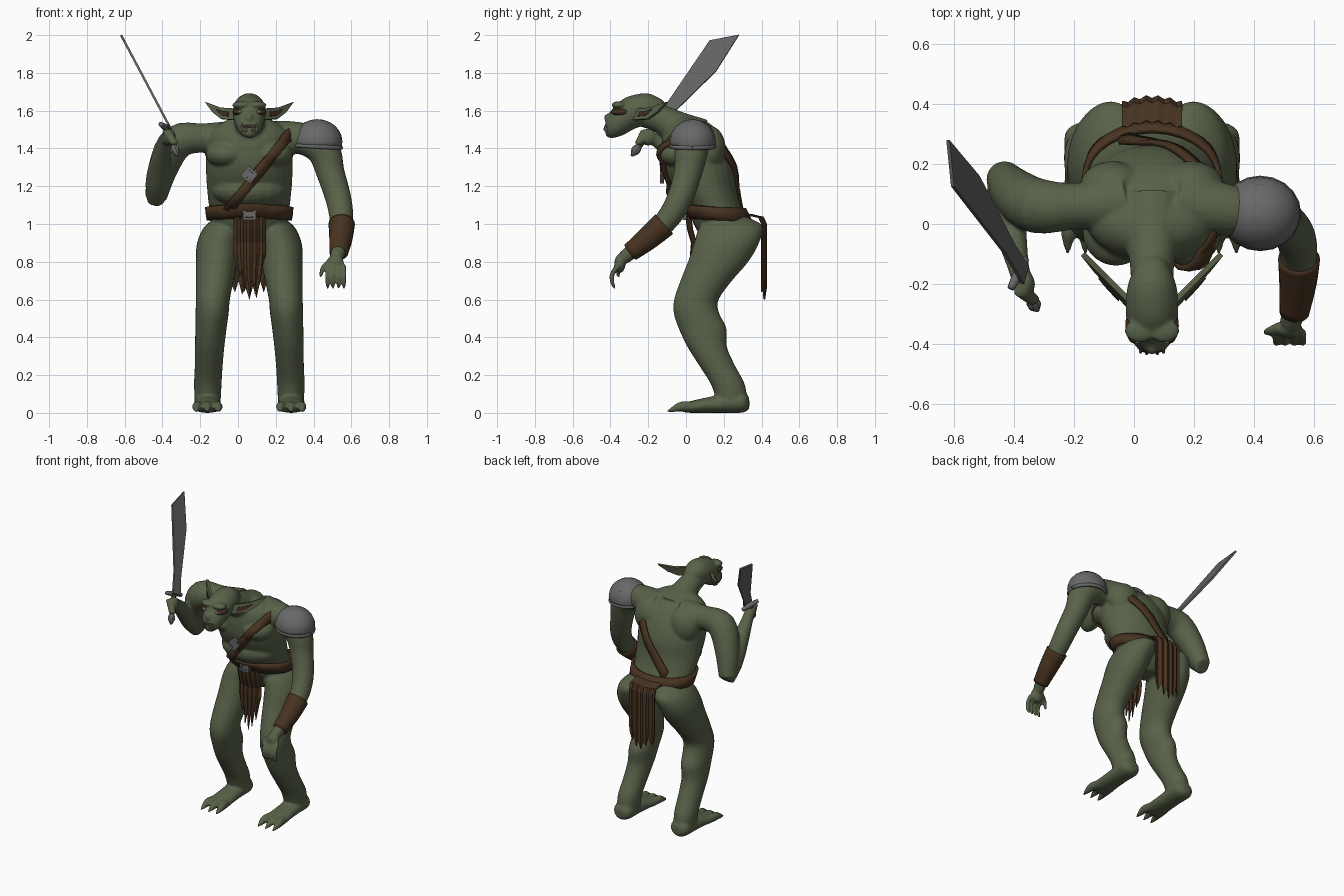
import bpy, bmesh, math
from mathutils import Vector, Matrix
from mathutils.bvhtree import BVHTree

old = bpy.data.objects.get("Cube")
if old:
    bpy.data.objects.remove(old, do_unlink=True)

CX = 0.06  # body midline
X, Y, Z = Vector((1, 0, 0)), Vector((0, 1, 0)), Vector((0, 0, 1))


def material(name, r, g, b):
    m = bpy.data.materials.new(name)
    m.use_nodes = True
    m.diffuse_color = (r, g, b, 1)
    m.node_tree.nodes["Principled BSDF"].inputs["Base Color"].default_value = (r, g, b, 1)
    return m


SKIN = material("green_skin", 0.098, 0.121, 0.066)
LEATHER = material("brown_leather", 0.064, 0.033, 0.015)
STEEL = material("grey_steel", 0.14, 0.14, 0.14)
BLADE = material("blade_steel", 0.12, 0.12, 0.115)
FLESH = material("dark_flesh", 0.06, 0.026, 0.014)
BONE = material("dull_bone", 0.2, 0.19, 0.14)


def make(name, bm, mat, smooth=True, thick=0):
    bmesh.ops.recalc_face_normals(bm, faces=bm.faces)
    me = bpy.data.meshes.new(name)
    bm.to_mesh(me)
    bm.free()
    me.materials.append(mat)
    for p in me.polygons:
        p.use_smooth = smooth
    ob = bpy.data.objects.new(name, me)
    bpy.context.collection.objects.link(ob)
    if thick:
        mod = ob.modifiers.new("thickness", 'SOLIDIFY')
        mod.thickness, mod.offset = thick, 0
    return ob


def sweep(bm, pts, axes=None, n=20, sub=4):
    """Loft smooth rings through (x, y, z, radius[, second radius])."""
    p = [Vector(q if len(q) == 5 else (*q, q[3])) for q in pts]
    p = [p[0]] + p + [p[-1]]
    path = []
    for i in range(1, len(p) - 2):
        a, b, c, d = p[i - 1:i + 3]
        for k in range(sub):
            t = k / sub
            path.append(0.5 * (2 * b + (c - a) * t + (2 * a - 5 * b + 4 * c - d) * t * t
                               + (3 * b - a - 3 * c + d) * t ** 3))
    path.append(p[-1])
    rings, side = [], None
    for i, q in enumerate(path):
        if axes:
            u, v = axes
        else:
            t = (path[min(i + 1, len(path) - 1)].xyz - path[max(i - 1, 0)].xyz).normalized()
            side = t.orthogonal() if side is None else side - t * side.dot(t)
            u = side = side.normalized()
            v = t.cross(u)
        rings.append([bm.verts.new(q.xyz + u * q[3] * math.cos(a) + v * q[4] * math.sin(a))
                      for a in (2 * math.pi * j / n for j in range(n))])
    for r, s in zip(rings, rings[1:]):
        for j in range(n):
            bm.faces.new((r[j], r[(j + 1) % n], s[(j + 1) % n], s[j]))
    bm.faces.new(rings[0])
    bm.faces.new(rings[-1])


def ball(bm, at, size):
    m = Matrix.Translation(at) @ Matrix.Diagonal((*size, 1))
    bmesh.ops.create_uvsphere(bm, u_segments=20, v_segments=12, radius=1, matrix=m)


def sheet(bm, pts):
    bm.faces.new([bm.verts.new(q) for q in pts])


# Torso, back to front extents given per height
body = bmesh.new()
torso = [(0.87, 0.12, 0.26, 0.08), (0.93, 0.08, 0.32, 0.14), (1.0, 0.04, 0.335, 0.2),
         (1.1, 0.0, 0.29, 0.215), (1.2, -0.07, 0.265, 0.225), (1.3, -0.12, 0.255, 0.23),
         (1.4, -0.13, 0.22, 0.228), (1.48, -0.12, 0.165, 0.215), (1.54, -0.09, 0.09, 0.14),
         (1.57, -0.05, 0.03, 0.06)]
sweep(body, [(CX, (f + b) / 2, z, w, (b - f) / 2) for z, f, b, w in torso], (X, Y), 28)
ball(body, (CX, 0.05, 1.18), (0.2, 0.14, 0.1))                       # belly
for s in (-1, 1):
    ball(body, (CX + s * 0.12, -0.025, 1.37), (0.112, 0.115, 0.075))  # chest
torso_tree = BVHTree.FromBMesh(body)

# Legs: height, offset from midline, depth centre, half width, half depth
leg = [(1.04, 0.11, 0.235, 0.05, 0.08), (0.99, 0.13, 0.24, 0.105, 0.165), (0.9, 0.162, 0.215, 0.115, 0.172),
       (0.8, 0.173, 0.17, 0.11, 0.16), (0.7, 0.183, 0.107, 0.1, 0.137), (0.6, 0.193, 0.055, 0.09, 0.118),
       (0.53, 0.197, 0.055, 0.088, 0.12), (0.45, 0.203, 0.087, 0.083, 0.127), (0.35, 0.21, 0.112, 0.078, 0.105),
       (0.25, 0.215, 0.165, 0.074, 0.095), (0.15, 0.22, 0.222, 0.073, 0.09), (0.05, 0.22, 0.245, 0.068, 0.08)]
foot = [(0.335, 0.05, 0.03, 0.03), (0.3, 0.058, 0.068, 0.057), (0.2, 0.05, 0.068, 0.05),
        (0.1, 0.04, 0.072, 0.04), (0.03, 0.032, 0.077, 0.032), (-0.01, 0.027, 0.062, 0.025)]
for s in (-1, 1):
    sweep(body, [(CX + s * o, y, z, a, b) for z, o, y, a, b in leg], (X, Y), 24)
    ball(body, (CX + s * 0.13, 0.125, 1.4), (0.11, 0.085, 0.12))     # shoulder blade

# Feet and toes
for s in (-1, 1):
    fx = CX + s * 0.222
    sweep(body, [(fx, *r) for r in foot], (X, Z))
    for t in (-1, 0, 1):
        sweep(body, [(fx + t * 0.045, 0.05, 0.032, 0.027), (fx + t * 0.054, -0.02, 0.034, 0.027),
                     (fx + t * 0.058, -0.06, 0.022, 0.018), (fx + t * 0.058, -0.1, 0.008, 0.005)], n=12)

# Neck and head
sweep(body, [(CX, 0.05, 1.44, 0.13), (CX, -0.03, 1.49, 0.105), (CX, -0.12, 1.55, 0.076), (CX, -0.23, 1.585, 0.07)])
skull = [(-0.105, 1.61, 0.02, 0.02), (-0.13, 1.61, 0.05, 0.05), (-0.2, 1.61, 0.08, 0.082),
         (-0.27, 1.595, 0.088, 0.09), (-0.33, 1.568, 0.084, 0.096), (-0.385, 1.535, 0.068, 0.08),
         (-0.415, 1.515, 0.046, 0.055), (-0.427, 1.505, 0.02, 0.03)]
sweep(body, [(CX, *r) for r in skull], (X, Z))
ball(body, (CX, -0.41, 1.562), (0.022, 0.025, 0.024))
for s in (-1, 1):
    ball(body, (CX + s * 0.04, -0.355, 1.63), (0.052, 0.04, 0.02))

# Raised right arm with fist
sweep(body, [(-0.04, 0.07, 1.44, 0.11), (-0.18, 0.06, 1.455, 0.078), (-0.32, 0.06, 1.435, 0.092),
             (-0.395, 0.105, 1.3, 0.08), (-0.435, 0.155, 1.14, 0.058)])
sweep(body, [(-0.435, 0.165, 1.12, 0.045), (-0.43, 0.09, 1.21, 0.06), (-0.415, 0.0, 1.31, 0.056),
             (-0.385, -0.14, 1.43, 0.036), (-0.37, -0.19, 1.46, 0.036)])
ball(body, (-0.365, -0.2, 1.46), (0.036, 0.045, 0.045))
for k in range(4):
    ball(body, (-0.375 + 0.012 * k, -0.225 - 0.008 * k, 1.485 - 0.018 * k), (0.026, 0.022, 0.015))

# Hanging left arm with open hand
sweep(body, [(0.16, 0.07, 1.44, 0.11), (0.32, 0.045, 1.455, 0.085), (0.445, 0.03, 1.4, 0.09),
             (0.49, 0.01, 1.27, 0.075), (0.535, -0.04, 1.12, 0.068), (0.548, -0.12, 1.0, 0.06),
             (0.535, -0.27, 0.87, 0.042), (0.52, -0.33, 0.82, 0.036)])
ball(body, (0.515, -0.35, 0.79), (0.047, 0.03, 0.05))
for k in range(4):
    fx = 0.474 + 0.029 * k
    sweep(body, [(fx, -0.36, 0.78, 0.014), (fx, -0.39, 0.735, 0.0135), (fx, -0.39, 0.69, 0.012),
                 (fx, -0.375, 0.655, 0.006)], n=10)
sweep(body, [(0.49, -0.34, 0.8, 0.018), (0.452, -0.355, 0.77, 0.015), (0.436, -0.36, 0.72, 0.009)], n=10)

skin = make("body", body, SKIN)
mod = skin.modifiers.new("merge", 'REMESH')
mod.mode, mod.voxel_size, mod.use_smooth_shade = 'VOXEL', 0.0075, True
mod = skin.modifiers.new("soften", 'SMOOTH')
mod.factor, mod.iterations = 0.5, 5

# Ears, eyes, mouth and tusks
ears, inner, sockets, eyes, tusks = [bmesh.new() for _ in range(5)]
outline = [(0.07, -0.26, 1.61), (0.15, -0.18, 1.615), (0.23, -0.1, 1.645), (0.19, -0.15, 1.59),
           (0.145, -0.2, 1.555), (0.07, -0.28, 1.55)]
for s in (-1, 1):
    ear = [Vector((CX + s * x, y, z)) for x, y, z in outline]
    sheet(ears, ear)
    mid = Vector((CX + s * 0.125, -0.217, 1.585))
    sheet(inner, [mid + (q - mid) * 0.42 + Vector((s * 0.009, -0.012, 0)) for q in ear])
    ball(sockets, (CX + s * 0.058, -0.338, 1.592), (0.031, 0.06, 0.02))
    ball(eyes, (CX + s * 0.05, -0.386, 1.593), (0.013, 0.013, 0.008))
    for d, z in ((0.038, 1.535), (0.018, 1.522)):
        sweep(tusks, [(CX + s * d, -0.42, 1.49, 0.006), (CX + s * d, -0.436 + d / 4, z - 0.02, 0.005),
                      (CX + s * d, -0.434 + d / 4, z, 0.001)], n=8)
make("ears", ears, SKIN, False, 0.018)
make("ear_insides", inner, FLESH, False, 0.004)
make("eye_sockets", sockets, FLESH)
make("eyes", eyes, BONE)
make("tusks", tusks, BONE)
mouth = bmesh.new()
ball(mouth, (CX, -0.398, 1.517), (0.054, 0.034, 0.014))
make("mouth", mouth, FLESH)


# Belt and shoulder strap wrapped round the torso, kept above a floor height
def band(name, centre, u, v, width, floor, count=64):
    bm = bmesh.new()
    c, u, v = Vector(centre), Vector(u).normalized(), Vector(v).normalized()
    n = u.cross(v)
    rows = []
    for i in range(count):
        a = 2 * math.pi * i / count
        d = u * math.cos(a) + v * math.sin(a)
        row = []
        for w in (-0.5, 0, 0.5):
            o = c + n * w * width
            hit = torso_tree.ray_cast(o + d, -d)[0]
            row.append(bm.verts.new((hit or o + d * 0.2) + d * 0.012))
        rows.append(row)
    for i, r in enumerate(rows):
        q = rows[(i + 1) % count]
        if min(r[1].co.z, q[1].co.z) > floor:
            for j in (0, 1):
                bm.faces.new((r[j], r[j + 1], q[j + 1], q[j]))
    bmesh.ops.delete(bm, geom=[p for p in bm.verts if not p.link_faces], context='VERTS')
    make(name, bm, LEATHER, True, 0.018)


band("belt", (CX, 0.17, 1.055), X, (0, 1, -0.06), 0.068, 0.9)
band("shoulder_strap", (0.13, 0.06, 1.3), (0.35, 0, 0.43), Y, 0.052, 1.06)


# Buckles: framed plates lying on the straps
def buckle(name, z, turn, size):
    hit = torso_tree.ray_cast(Vector((CX, -1, z)), Y)[0]
    bm = bmesh.new()
    m = Matrix.Translation(hit - Y * 0.024) @ Matrix.Rotation(turn, 4, 'Y')
    for s in (-1, 1):
        for at, dim in (((s * size, 0, 0), (0.014, 0.02, size * 2.4)), ((0, 0, s * size), (size * 2.4, 0.02, 0.014))):
            bmesh.ops.create_cube(bm, size=1, matrix=m @ Matrix.Translation(at) @ Matrix.Diagonal((*dim, 1)))
    bmesh.ops.create_cube(bm, size=1, matrix=m @ Matrix.Diagonal((size * 2, 0.009, size * 1.4, 1)))
    make(name, bm, STEEL, False)


buckle("belt_buckle", 1.055, 0, 0.027)
buckle("strap_buckle", 1.26, math.radians(40), 0.026)


# Ragged loincloths: hanging profile of (y, z) swept across, narrowing to the hem
def cloth(name, profile, x0, x1, bulge, taper, hems):
    bm, cols = bmesh.new(), []
    for i, hem in enumerate(hems):
        t = i / (len(hems) - 1)
        wave = bulge * math.sin(math.pi * t) + 0.005 * (-1) ** i
        x, mid = x0 + (x1 - x0) * t, (x0 + x1) / 2
        rows = [(x, y + wave, z) for y, z in profile]
        rows.append((mid + (x - mid) * taper, profile[-1][0] + wave, hem))
        cols.append([bm.verts.new(q) for q in rows])
    for a, b in zip(cols, cols[1:]):
        for j in range(len(a) - 1):
            bm.faces.new((a[j], a[j + 1], b[j + 1], b[j]))
    make(name, bm, LEATHER, False, 0.008)


cloth("front_loincloth", [(0.02, 1.04), (0.03, 0.97), (0.05, 0.9), (0.045, 0.84)], -0.02, 0.145, -0.015, 0.8,
      (0.77, 0.72, 0.76, 0.64, 0.72, 0.6, 0.71, 0.63, 0.74, 0.68, 0.78))
cloth("back_loincloth", [(0.32, 1.05), (0.385, 1.035), (0.4, 1.0), (0.4, 0.76)], -0.04, 0.16, 0.02, 0.95,
      (0.68, 0.64, 0.7, 0.63, 0.66, 0.6, 0.67, 0.61, 0.7, 0.64, 0.7))

# Bracer
bracer = bmesh.new()
sweep(bracer, [(0.549, -0.115, 1.0, 0.07), (0.545, -0.2, 0.925, 0.062), (0.533, -0.295, 0.85, 0.05)])
make("bracer", bracer, LEATHER)

# Pauldron: domed plate with a rim and raised ornament
dome = bmesh.new()
ball(dome, (0.42, 0.035, 1.435), (0.126, 0.116, 0.113))
bmesh.ops.bisect_plane(dome, geom=dome.verts[:] + dome.edges[:] + dome.faces[:], plane_co=(0.42, 0, 1.41),
                       plane_no=(0.05, 0, 1), clear_inner=True)
make("pauldron", dome, STEEL, True, 0.014)
trim = bmesh.new()
ring = [(0.42 + 0.124 * math.cos(a), 0.035 + 0.114 * math.sin(a), 1.41 - 0.006 * math.cos(a), 0.012)
        for a in (math.pi * i / 10 for i in range(21))]
sweep(trim, ring, n=8, sub=1)
for x, y in ((0.4, 0.07), (0.44, 0.09), (0.42, 0.12)):
    ball(trim, (x, y, 1.535 - (y - 0.07) * 0.6), (0.014, 0.014, 0.012))
make("pauldron_trim", trim, STEEL)

# Sword: blade, guard, grip and pommel
blade = bmesh.new()
sheet(blade, [(-0.37 - 0.53 * (z - 1.53), y, z) for y, z in (
    (-0.2, 1.53), (-0.1, 1.64), (0.125, 1.97), (0.28, 2.0), (0.16, 1.81), (-0.07, 1.585), (-0.14, 1.5))])
make("sword_blade", blade, BLADE, False, 0.012)
guard, grip, pommel = bmesh.new(), bmesh.new(), bmesh.new()
sweep(guard, [(-0.36, -0.115, 1.49, 0.012), (-0.385, -0.165, 1.512, 0.017), (-0.41, -0.215, 1.53, 0.012)], n=8)
sweep(grip, [(-0.385, -0.165, 1.51, 0.015), (-0.355, -0.22, 1.45, 0.017), (-0.335, -0.26, 1.395, 0.016)], n=12)
sweep(pommel, [(-0.34, -0.25, 1.41, 0.018), (-0.332, -0.268, 1.388, 0.024), (-0.32, -0.288, 1.36, 0.006)], n=8)
make("sword_guard", guard, STEEL)
make("sword_grip", grip, LEATHER)
make("sword_pommel", pommel, STEEL, False)
